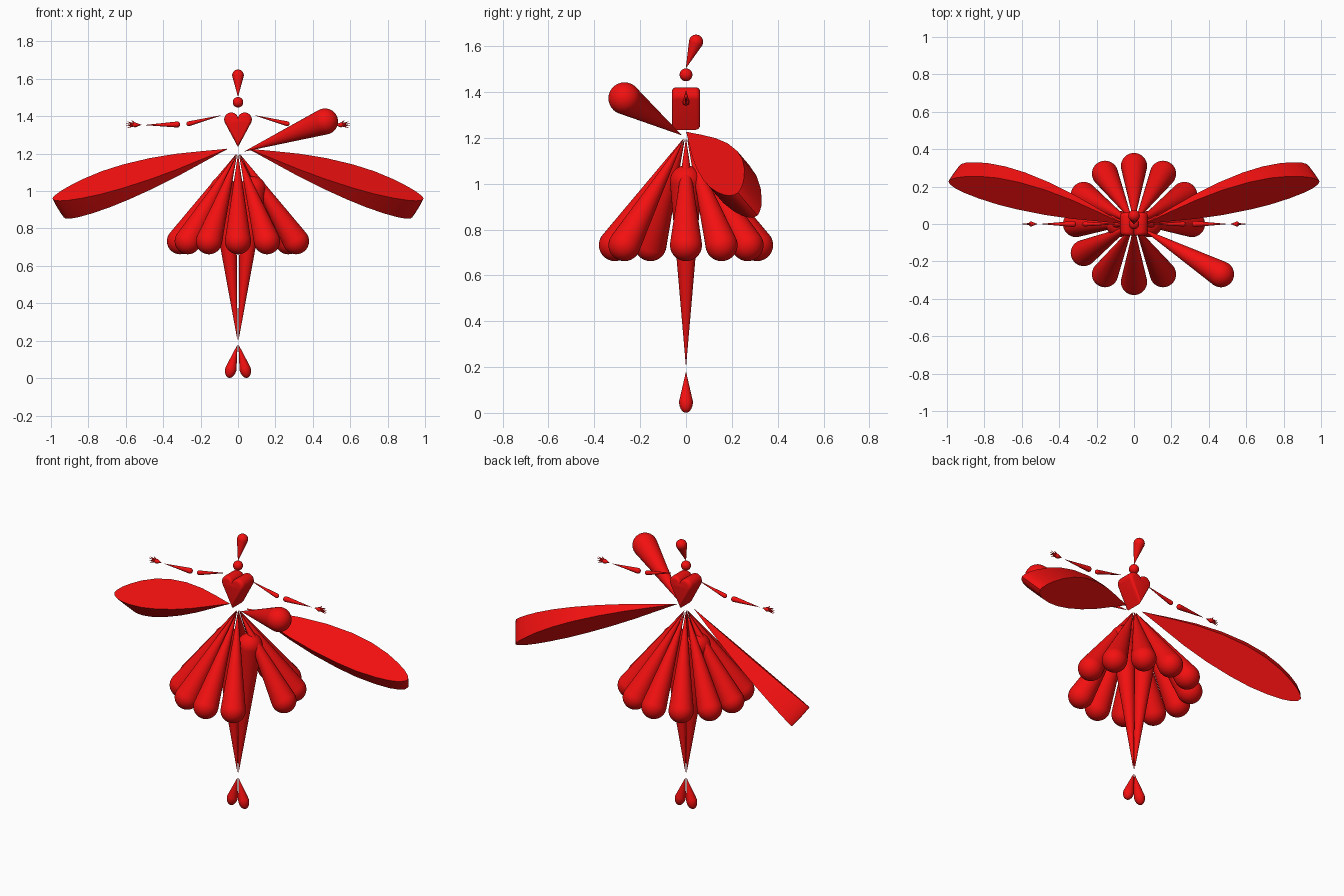
import bpy, bmesh, math
from mathutils import Vector, Matrix

if "Cube" in bpy.data.objects:
    bpy.data.objects.remove(bpy.data.objects["Cube"])

red = bpy.data.materials.new("red")
red.diffuse_color = (0.9, 0.005, 0.005, 1)
red.use_nodes = True
red.node_tree.nodes["Principled BSDF"].inputs["Base Color"].default_value = red.diffuse_color


def finish(name, bm, angle=35):
    bmesh.ops.recalc_face_normals(bm, faces=bm.faces)
    me = bpy.data.meshes.new(name)
    bm.to_mesh(me)
    bm.free()
    ob = bpy.data.objects.new(name, me)
    bpy.context.collection.objects.link(ob)
    me.materials.append(red)
    bpy.ops.object.select_all(action='DESELECT')
    ob.select_set(True)
    bpy.context.view_layer.objects.active = ob
    bpy.ops.object.shade_smooth_by_angle(angle=math.radians(angle))
    return ob


def loft(bm, rings):
    """Bridge closed rings of points and cap both ends."""
    vs = [[bm.verts.new(p) for p in ring] for ring in rings]
    n = len(vs[0])
    for a, b in zip(vs, vs[1:]):
        for i in range(n):
            j = (i + 1) % n
            bm.faces.new((a[i], a[j], b[j], b[i]))
    bm.faces.new(vs[0])
    bm.faces.new(vs[-1])


def teardrop(name, tip, ball, r, stretch=1.0, n=32):
    """Cone from the tip that runs tangentially into a round end."""
    tip, ball = Vector(tip), Vector(ball)
    axis = ball - tip
    L = axis.length
    a = math.asin(r / L)
    rot = axis.to_track_quat('Z', 'Y')
    prof = [(0.0006, 0.0)]
    for k in range(13):
        t = -a + (math.pi / 2 + a) * k / 12 * 0.995
        s = math.sin(t)
        prof.append((r * math.cos(t), L + r * s * (stretch if s > 0 else 1)))
    rings = []
    for rad, h in prof:
        rings.append([tip + rot @ Vector((rad * math.cos(2 * math.pi * i / n),
                                          rad * math.sin(2 * math.pi * i / n), h))
                      for i in range(n)])
    bm = bmesh.new()
    loft(bm, rings)
    return finish(name, bm, 50)


# head and hair bun
bm = bmesh.new()
bmesh.ops.create_uvsphere(bm, u_segments=32, v_segments=16, radius=0.028,
                          matrix=Matrix.Translation((0, 0, 1.475)))
finish("head", bm)
teardrop("hair", (0, 0, 1.505), (0, 0.044, 1.619), 0.031)

# heart-shaped bodice, rounded front and back
half = [(0, 1.235)]
for k in range(17):
    t = math.radians(-22 + (160 + 22) * k / 16)
    half.append((0.036 + 0.038 * math.cos(t), 1.382 + 0.038 * math.sin(t)))
heart = half + [(-x, z) for x, z in reversed(half[1:])]
rings = []
steps = [math.radians(a) for a in (0, 22, 45, 67, 90)]
layers = [(-0.042 - 0.02 * math.cos(a), 0.02 * (1 - math.sin(a))) for a in steps]
layers += [(-y, d) for y, d in reversed(layers)]
for y, d in layers:
    rings.append([(x * (1 - d / 0.075), y, 1.335 + (z - 1.335) * (1 - d / 0.092))
                  for x, z in heart])
bm = bmesh.new()
loft(bm, rings)
finish("bodice", bm)

# skirt petals, one of them lifted at the front right
for k in range(12):
    a = math.radians(30 * k)
    c, s = math.cos(a), math.sin(a)
    if k == 11:
        teardrop("lifted_petal", (0.04 * c, 0.04 * s, 1.212),
                 (0.537 * c, 0.537 * s, 1.372), 0.07)
    else:
        teardrop("skirt_petal", (0.012 * c, 0.012 * s, 1.195),
                 (0.31 * c, 0.31 * s, 0.732), 0.07)

# wing outline: (fraction of length, upper half width, lower half width)
leaf = [(0.05, 0.012, 0.008), (0.15, 0.04, 0.026), (0.3, 0.079, 0.053),
        (0.45, 0.105, 0.071), (0.6, 0.115, 0.079), (0.72, 0.109, 0.078),
        (0.83, 0.088, 0.067), (0.91, 0.061, 0.052), (0.96, 0.038, 0.036),
        (0.99, 0.016, 0.018)]
outline = ([(0, 0.002)] + [(t, u) for t, u, _ in leaf] + [(1, 0)]
           + [(t, -l) for t, _, l in reversed(leaf)] + [(0, -0.002)])

for sx, side in ((-1, "left"), (1, "right")):
    # wing: the leaf swept through a small angle about its root
    root, end = Vector((0.05, 0.0, 1.228)), Vector((0.965, 0.27, 0.91))
    length = (end - root).length
    d = (end - root).normalized()
    w = Vector((0, 0.76, 0.65))
    w = (w - d * w.dot(d)).normalized()
    nrm = d.cross(w)
    rings = []
    for k in range(9):
        a = math.radians(-4.1 + 8.2 * k / 8)
        axis = d * math.cos(a) + nrm * math.sin(a)
        ring = []
        for t, u in outline:
            p = root + axis * (max(t, 0.01) * length) + w * u
            ring.append((sx * p.x, p.y, p.z))
        rings.append(ring)
    bm = bmesh.new()
    loft(bm, rings)
    finish(side + "_wing", bm, 30)

    # arm
    teardrop(side + "_upper_arm", (sx * 0.09, 0, 1.405), (sx * 0.263, 0, 1.36), 0.013, n=20)
    teardrop(side + "_forearm", (sx * 0.497, 0, 1.353), (sx * 0.325, 0, 1.356), 0.016, n=20)

    # hand
    teardrop(side + "_palm", (sx * 0.517, 0, 1.354), (sx * 0.551, 0, 1.354), 0.013, n=16)
    for ang, reach in ((-22, 0.043), (-7, 0.049), (8, 0.048), (23, 0.042), (55, 0.028)):
        a = math.radians(ang)
        c, s = math.cos(a), math.sin(a)
        teardrop(side + "_finger", (sx * (0.55 + (reach + 0.004) * c), 0, 1.354 + (reach + 0.004) * s),
                 (sx * (0.55 + 0.014 * c), 0, 1.354 + 0.014 * s), 0.005, n=10)

    # leg and foot
    teardrop(side + "_leg", (sx * 0.003, 0, 0.205), (sx * 0.08, 0, 1.01), 0.07)
    teardrop(side + "_foot", (sx * 0.003, 0, 0.178), (sx * 0.038, 0, 0.048), 0.03, stretch=1.6)
